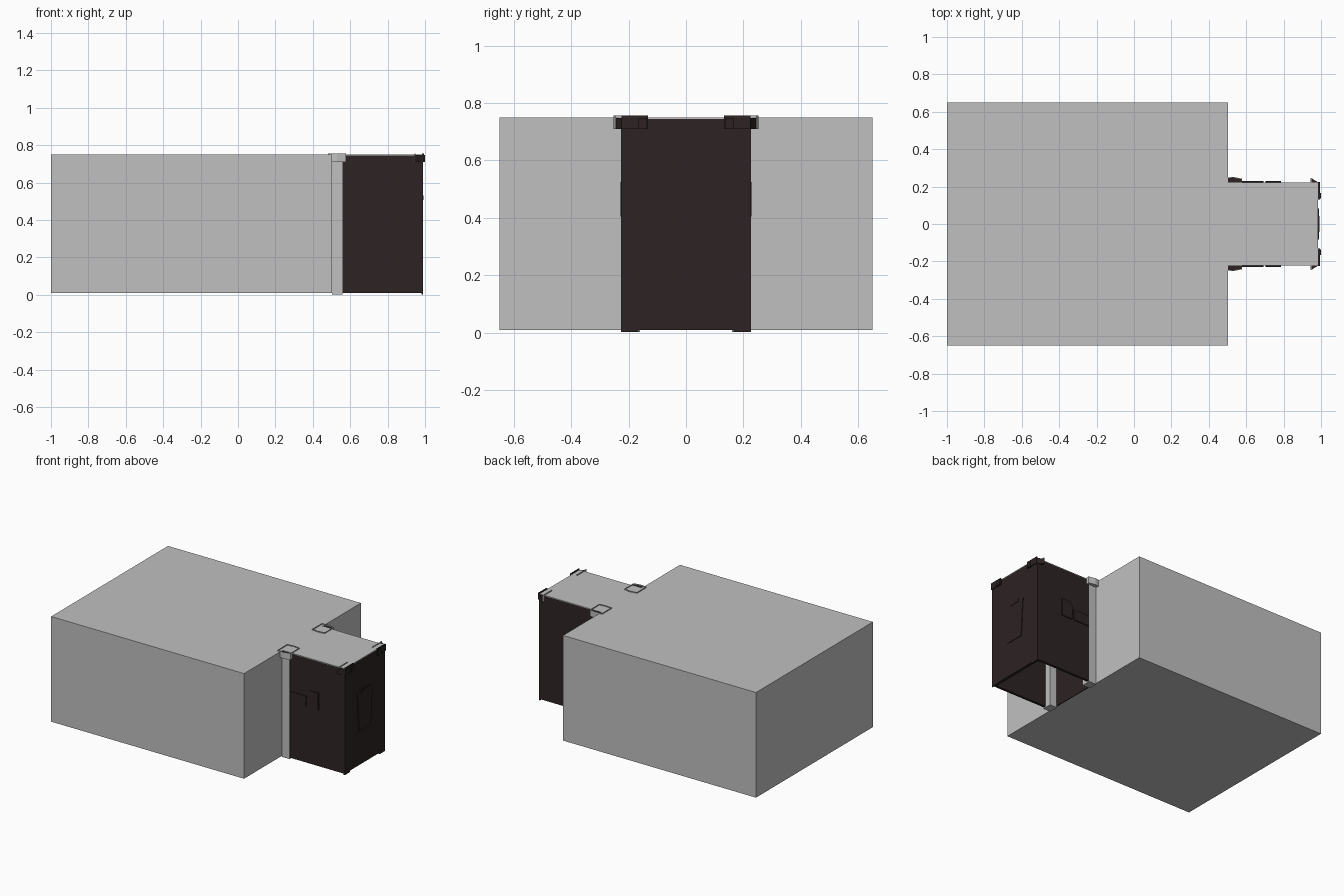
import bpy, bmesh

if "Cube" in bpy.data.objects:
    bpy.data.objects.remove(bpy.data.objects["Cube"])


def mat(name, col):
    m = bpy.data.materials.new(name)
    m.diffuse_color = (*col, 1)
    m.use_nodes = True
    m.node_tree.nodes["Principled BSDF"].inputs["Base Color"].default_value = m.diffuse_color
    return m


GREY = mat("plain grey", (0.53, 0.53, 0.53))
DARK = mat("dark brown", (0.026, 0.017, 0.017))


def prism(name, pts, axis, lo, hi, m, end_mat=None):
    """Extrude a 2D outline along an axis; end_mat colours the high end face."""
    def place(p, h):
        return {'x': (h, p[0], p[1]), 'y': (p[0], h, p[1]), 'z': (p[0], p[1], h)}[axis]
    bm = bmesh.new()
    a = [bm.verts.new(place(p, lo)) for p in pts]
    b = [bm.verts.new(place(p, hi)) for p in pts]
    bm.faces.new(a)
    top = bm.faces.new(b)
    n = len(pts)
    for i in range(n):
        j = (i + 1) % n
        bm.faces.new((a[i], a[j], b[j], b[i]))
    bmesh.ops.recalc_face_normals(bm, faces=bm.faces)
    if end_mat:
        top.material_index = 1
    me = bpy.data.meshes.new(name)
    bm.to_mesh(me)
    bm.free()
    me.materials.append(m)
    if end_mat:
        me.materials.append(end_mat)
    ob = bpy.data.objects.new(name, me)
    bpy.context.collection.objects.link(ob)
    return ob


def box(name, x0, x1, y0, y1, z0, z1, m, end_mat=None):
    return prism(name, [(x0, y0), (x1, y0), (x1, y1), (x0, y1)], 'z', z0, z1, m, end_mat)


def both_sides(ob):
    """Mirror across the long centre plane."""
    mod = ob.modifiers.new("mirror", 'MIRROR')
    mod.use_axis = (False, True, False)
    return ob


# Main block
box("main_block", -1.0, 0.502, -0.65, 0.65, 0.01, 0.75, GREY)

# Vestibule: open underneath, dark walls, grey roof
both_sides(box("side_wall", 0.56, 0.985, 0.205, 0.222, 0.01, 0.745, DARK))
box("end_wall", 0.965, 0.985, -0.222, 0.222, 0.01, 0.745, DARK)
box("roof", 0.502, 0.985, -0.222, 0.222, 0.745, 0.75, GREY)
box("inner_door", 0.502, 0.508, -0.16, 0.16, 0.01, 0.745, DARK)
both_sides(box("end_trim", 0.98, 0.988, 0.165, 0.224, 0.002, 0.715, DARK))

# Pillars at the junction, with capped heads
both_sides(box("pillar", 0.502, 0.56, 0.16, 0.226, 0.002, 0.72, GREY))
cap = [(0.48, 0.14), (0.53, 0.132), (0.578, 0.14), (0.578, 0.242),
       (0.53, 0.252), (0.48, 0.246)]
both_sides(prism("pillar_cap", cap, 'z', 0.71, 0.748, GREY, DARK))
# Thin raised rim around each cap
rim = prism("cap_rim", cap, 'z', 0.71, 0.756, GREY)
bm = bmesh.new()
bm.from_mesh(rim.data)
ends = [f for f in bm.faces if abs(f.normal.z) > 0.9]
bmesh.ops.delete(bm, geom=ends, context='FACES_ONLY')
bm.to_mesh(rim.data)
bm.free()
rim.modifiers.new("thickness", 'SOLIDIFY').thickness = 0.004
both_sides(rim)

# Corner brackets at the far end: core under the roof plus thin raised lips
corner = [(0.947, 0.14), (0.947, 0.246), (0.985, 0.222), (0.992, 0.165),
          (1.0, 0.165), (1.0, 0.136), (0.985, 0.136)]
both_sides(prism("corner_bracket", corner, 'z', 0.71, 0.748, DARK))
both_sides(box("bracket_face", 0.985, 0.994, 0.132, 0.224, 0.71, 0.756, DARK))
both_sides(box("bracket_lip", 0.945, 0.950, 0.14, 0.245, 0.71, 0.756, GREY))

# Tapered panel and its top clip on the end wall
panel = [(-0.065, 0.25), (0.065, 0.25), (0.084, 0.52), (0.06, 0.53),
         (0.04, 0.538), (-0.04, 0.538), (-0.06, 0.53), (-0.084, 0.52)]
prism("end_panel", panel, 'x', 0.984, 0.990, DARK)
box("end_panel_clip", 0.989, 0.993, -0.042, 0.042, 0.508, 0.53, DARK)

# Small plates on the side walls
low = [(0.565, 0.405), (0.685, 0.405), (0.692, 0.48), (0.565, 0.48)]
tall = [(0.702, 0.405), (0.785, 0.405), (0.785, 0.525), (0.715, 0.525), (0.702, 0.50)]
for name, pts in (("low_side_plate", low), ("tall_side_plate", tall)):
    both_sides(prism(name, pts, 'y', 0.221, 0.229, DARK))
